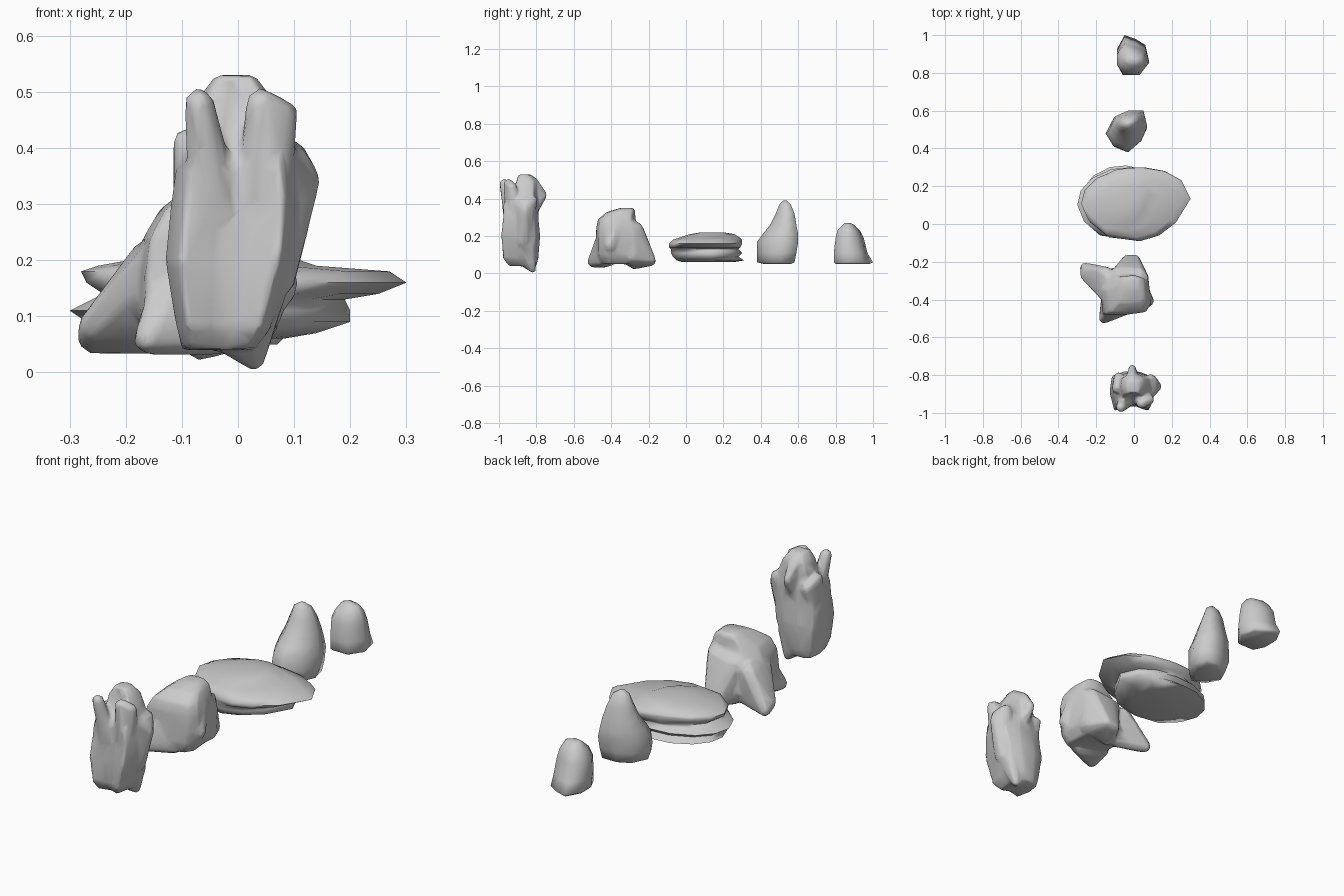
import bpy
import bmesh
import math
from mathutils import Vector, Matrix

UNIT = 0.01  # all rock measurements below are in hundredths

cube = bpy.data.objects.get("Cube")
if cube:
    bpy.data.objects.remove(cube, do_unlink=True)


def fit(outline, bounds):
    """Stretch a footprint outline to fill a box x0, x1, y0, y1."""
    xs, ys = zip(*outline)
    x0, x1, y0, y1 = bounds
    width, depth = max(xs) - min(xs), max(ys) - min(ys)
    return [(x0 + (x - min(xs)) / width * (x1 - x0),
             y0 + (y - min(ys)) / depth * (y1 - y0)) for x, y in outline]


def add_loft(bm, outline, levels):
    """Skin a stack of fitted outlines; each level is z, x0, x1, y0, y1."""
    rings = []
    for z, *bounds in levels:
        rings.append([bm.verts.new(Vector((x, y, z)) * UNIT)
                      for x, y in fit(outline, bounds)])
    count = len(outline)
    for low, high in zip(rings, rings[1:]):
        for i in range(count):
            j = (i + 1) % count
            bm.faces.new((low[i], low[j], high[j], high[i]))
    bm.faces.new(rings[0][::-1])
    bm.faces.new(rings[-1])


def add_spur(bm, *knobs):
    """Hull together rounded knobs; each knob is x, y, z, radius."""
    ball = bmesh.new()
    for x, y, z, radius in knobs:
        place = Matrix.Translation(Vector((x, y, z)) * UNIT)
        bmesh.ops.create_icosphere(ball, subdivisions=1, radius=radius * UNIT, matrix=place)
    points = [v.co.copy() for v in ball.verts]
    ball.free()
    verts = [bm.verts.new(p) for p in points]
    hull = bmesh.ops.convex_hull(bm, input=verts)
    inner = [g for g in hull["geom_interior"] if isinstance(g, bmesh.types.BMVert)]
    bmesh.ops.delete(bm, geom=inner, context="VERTS")


def make_rock(name, outline, levels, spurs=()):
    bm = bmesh.new()
    add_loft(bm, outline, levels)
    for spur in spurs:
        add_spur(bm, *spur)
    bmesh.ops.recalc_face_normals(bm, faces=bm.faces)
    mesh = bpy.data.meshes.new(name)
    bm.to_mesh(mesh)
    bm.free()
    rock = bpy.data.objects.new(name, mesh)
    bpy.context.collection.objects.link(rock)
    if spurs:
        # Fuse body and spurs into one weathered surface
        fuse = rock.modifiers.new("fuse", "REMESH")
        fuse.mode = "VOXEL"
        fuse.voxel_size = UNIT * 0.7
        weather = rock.modifiers.new("weather", "SMOOTH")
        weather.factor = 0.5
        weather.iterations = 10
        chisel = rock.modifiers.new("chisel", "DECIMATE")
        chisel.ratio = 0.05
    bpy.ops.object.select_all(action="DESELECT")
    rock.select_set(True)
    bpy.context.view_layer.objects.active = rock
    for modifier in list(rock.modifiers):
        bpy.ops.object.modifier_apply(modifier=modifier.name)
    bpy.ops.object.shade_smooth_by_angle(angle=math.radians(80))


# Tall pillar with front prongs, shoulders, a back spur and a pointed toe
make_rock(
    "tall_rock",
    [(9, 0), (8, 7), (3, 9), (-3, 9), (-8, 7), (-9, 0), (-7, -8), (-2, -6), (2, -6), (7, -8)],
    [(4, -10, 3, -95, -80), (8, -11, 6, -98, -79), (20, -13, 10, -99, -78),
     (30, -12, 11, -98, -79), (37, -11, 10, -98, -79), (43, -8, 9, -93, -80),
     (49, -7, 6, -91, -80), (53, -4, 3, -90, -83)],
    [[(-7, -97, 48, 3), (-6, -96, 40, 3), (-4, -93, 29, 5)],
     [(4, -95, 48, 3), (8, -93, 46, 3), (4, -91, 24, 6)],
     [(13, -86, 34, 2), (9, -82, 39, 3), (8, -89, 38, 4), (7, -87, 17, 4)],
     [(-9, -87, 41, 3), (-8, -81, 38, 3), (-8, -86, 26, 4)],
     [(-1, -76, 42, 2), (-1, -83, 49, 4), (0, -83, 33, 4)],
     [(3, -82, 2, 2), (-2, -86, 8, 5), (4, -85, 16, 6)]])

# Squat boulder tapering up from splayed feet
make_rock(
    "footed_rock",
    [(9, -4), (8, 7), (2, 9), (-6, 8), (-9, 2), (-8, -8), (0, -8), (7, -7)],
    [(5, -14, 5, -46, -25), (10, -18, 8, -48, -22), (17, -18, 9, -48, -24),
     (24, -17, 9, -48, -25), (29, -14, 8, -47, -27), (33, -9, 6, -42, -27),
     (35, -6, 3, -35, -28)],
    [[(-26, -23, 6, 3), (-26, -27, 8, 3), (-15, -27, 20, 5), (-12, -38, 20, 6),
      (-12, -28, 7, 4)],
     [(-4, -18, 6, 2), (1, -18, 7, 2), (-8, -27, 22, 5), (3, -28, 24, 5),
      (-7, -28, 7, 5), (4, -29, 9, 4)],
     [(-16, -50, 6, 3), (-10, -43, 17, 6), (-3, -44, 7, 4), (-14, -40, 8, 4)],
     [(8, -41, 15, 3), (4, -36, 26, 5), (2, -39, 9, 4)]])

# Wide layered slab with a weathered groove between its beds
make_rock(
    "layered_slab",
    [(29, 3), (24, 13), (15, 18), (4, 20), (-8, 19), (-20, 14), (-27, 7), (-29, -1),
     (-25, -10), (-15, -18), (2, -20), (12, -17), (21, -10)],
    [(6, -18, 8, -2, 25), (7, -28, 14, -5, 31), (9, -27, 20, -7, 28),
     (11, -30, 20, -8, 30), (13, -26, 19, -8, 28), (14, -24, 25, -9, 29),
     (16, -27, 30, -9, 30), (18, -28, 27, -7, 30), (19, -25, 14, -4, 29),
     (21, -14, 8, 2, 26), (22, -8, 4, 8, 20)])

# Pointed stone leaning backwards
make_rock(
    "pointed_rock",
    [(7, 2), (5, 10), (-3, 10), (-10, 7), (-14, -1), (-10, -8), (-3, -11), (4, -5)],
    [(5, -9, 3, 42, 56), (6, -13, 6, 38, 58), (11, -15, 7, 38, 59),
     (17, -14, 7, 38, 60), (21, -13, 6, 41, 60), (26, -11, 5, 45, 59),
     (32, -9, 3, 48, 58), (37, -7, 1, 50, 56), (39, -4, -2, 52, 54)])

# Small rounded stone with a flared back edge
make_rock(
    "small_rock",
    [(8, -3), (6, 5), (1, 8), (-5, 10), (-9, 3), (-9, -4), (-6, -10), (3, -10)],
    [(5, -8, 7, 80, 98), (6, -9, 8, 79, 100), (11, -9, 8, 79, 97),
     (19, -9, 7, 80, 95), (23, -7, 6, 81, 93), (26, -5, 4, 84, 90),
     (27, -3, 1, 85, 88)])
